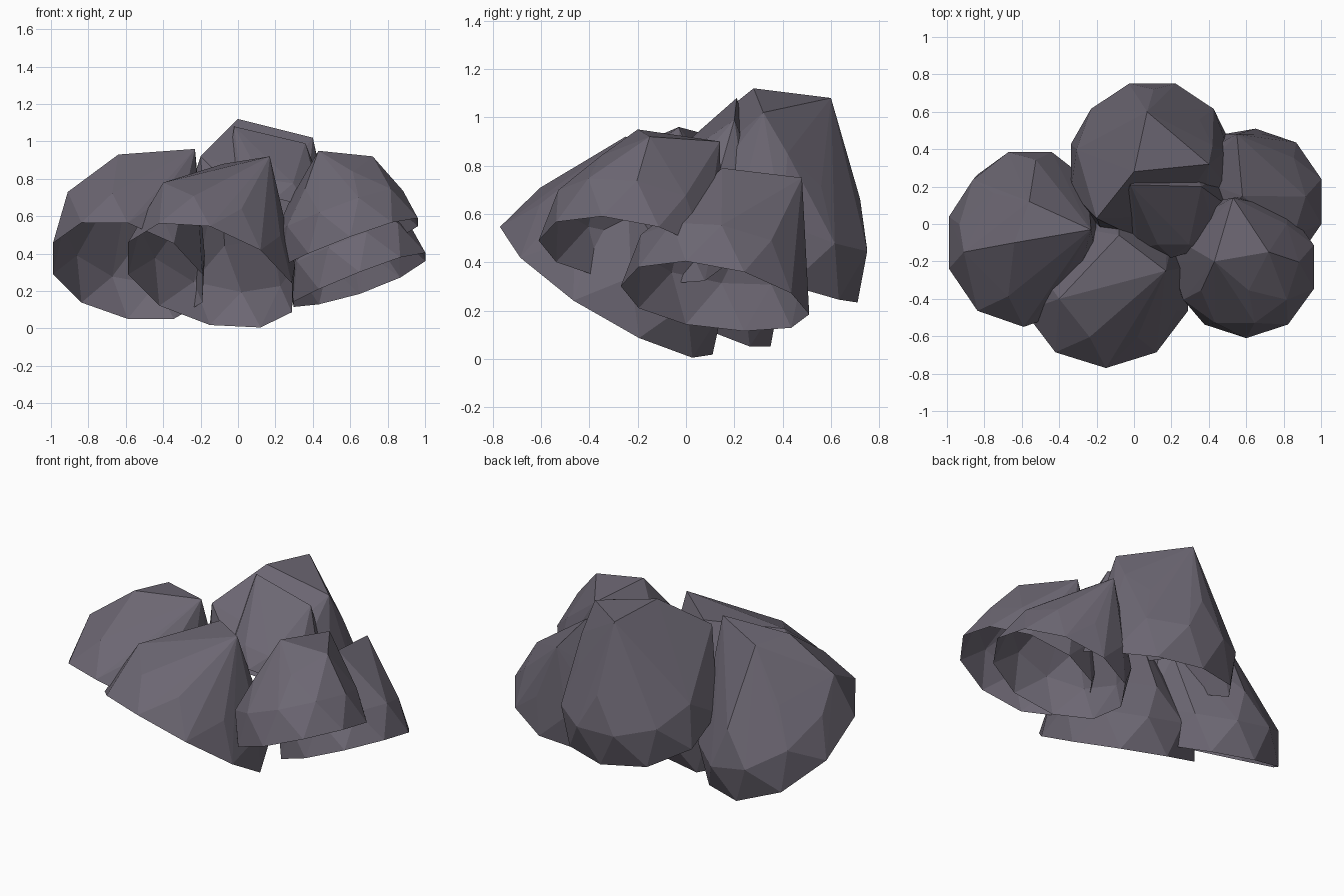
import bpy, bmesh
from math import cos, sin, pi
from mathutils import Vector

cube = bpy.data.objects.get("Cube")
if cube:
    bpy.data.objects.remove(cube, do_unlink=True)

stone = bpy.data.materials.new("purple_grey_stone")
stone.use_nodes = True
colour = (0.15, 0.135, 0.17, 1)
stone.diffuse_color = colour
stone.node_tree.nodes["Principled BSDF"].inputs["Base Color"].default_value = colour


def ring(bm, centre, radii, slope, bend, scale, lift, count, phase):
    """Ring of points along the tilted, slightly bowed rim, raised along its normal."""
    up = Vector((-slope[0], -slope[1], 1)).normalized() * lift
    tilt = Vector(slope).normalized()
    verts = []
    for i in range(count):
        a = 2 * pi * (i + phase) / count
        x, y = radii[0] * scale * cos(a), radii[1] * scale * sin(a)
        bow = bend * (scale * tilt.dot(Vector((cos(a), sin(a))))) ** 2
        offset = Vector((x, y, slope[0] * x + slope[1] * y + bow))
        verts.append(bm.verts.new(Vector(centre) + offset + up))
    return verts


def lump(name, centre, radii, slope, bend, height, peaks):
    """Faceted open dome: tilted rim, two rounded rings and a few sharp peaks."""
    bm = bmesh.new()
    rim = ring(bm, centre, radii, slope, bend, 1, 0, 10, 0.5)
    ring(bm, centre, radii, slope, bend, 0.9, height * 0.45, 10, 0)
    ring(bm, centre, radii, slope, bend, 0.57, height * 0.85, 5, 0.25)
    for p in peaks:
        bm.verts.new(p)
    hull = bmesh.ops.convex_hull(bm, input=bm.verts[:])
    loose = {v for v in hull["geom_interior"] + hull["geom_unused"]
             if isinstance(v, bmesh.types.BMVert)}
    bmesh.ops.delete(bm, geom=list(loose), context="VERTS")
    # Open the underside
    rim = {v for v in rim if v.is_valid}
    base = [f for f in bm.faces if all(v in rim for v in f.verts)]
    bmesh.ops.delete(bm, geom=base, context="FACES")
    mesh = bpy.data.meshes.new(name)
    bm.to_mesh(mesh)
    bm.free()
    mesh.materials.append(stone)
    bpy.context.collection.objects.link(bpy.data.objects.new(name, mesh))


# Large lumps around the outside
lump("left_rock", (-0.59, -0.1, 0.29), (0.42, 0.45), (-0.2, -0.57), 0.02, 0.45,
     [(-0.64, -0.1, 0.93), (-0.23, -0.03, 0.96), (-0.56, 0.12, 0.92), (-0.91, -0.15, 0.73)])
lump("front_rock", (-0.15, -0.33, 0.265), (0.46, 0.44), (-0.24, -0.6), 0.02, 0.45,
     [(0.17, -0.25, 0.92), (-0.08, -0.06, 0.88), (-0.4, -0.4, 0.78)])
lump("right_front_rock", (0.6, -0.23, 0.43), (0.38, 0.38), (0.34, -0.15), 0.02, 0.42,
     [(0.43, -0.2, 0.95), (0.53, 0.14, 0.9), (0.72, -0.15, 0.92)])
lump("right_back_rock", (0.65, 0.12, 0.24), (0.37, 0.39), (0.36, -0.15), 0.02, 0.43,
     [(0.55, 0.48, 0.75), (0.58, 0.15, 0.79)])
lump("back_rock", (0.09, 0.3, 0.375), (0.45, 0.41), (-0.04, -0.49), 0.06, 0.5,
     [(0, 0.28, 1.12), (0.07, 0.6, 1.08), (0.4, 0.32, 1.02), (-0.2, 0.03, 0.92),
      (0.42, 0.42, 0.85)])

# Small lump wedged in the middle
lump("middle_rock", (0.2, 0.08, 0.6), (0.3, 0.26), (-0.1, -0.3), 0.02, 0.25,
     [(-0.02, 0.21, 1.08), (0.36, 0.2, 0.99)])
